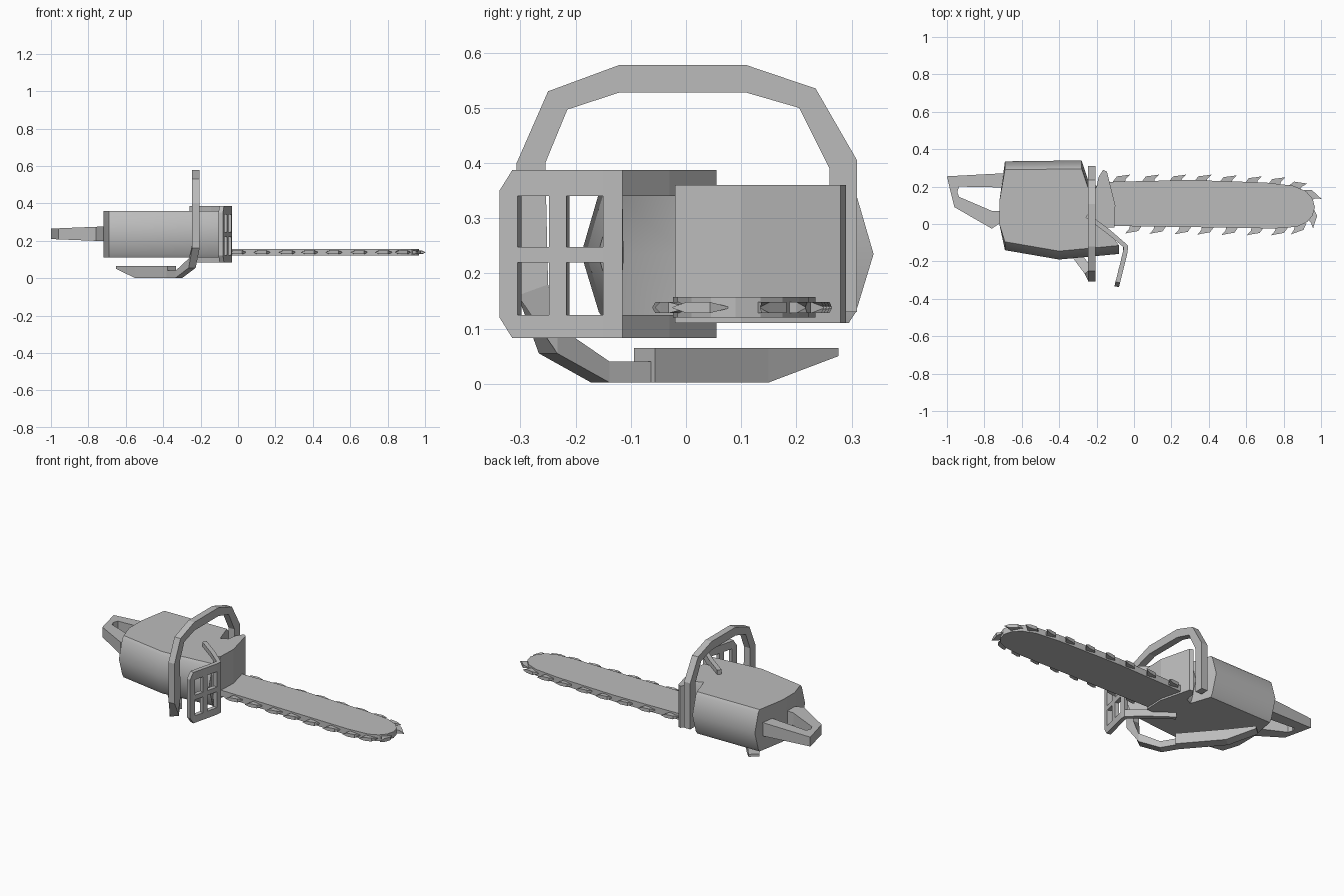
import bpy, bmesh, math
from mathutils import Vector

if "Cube" in bpy.data.objects:
    bpy.data.objects.remove(bpy.data.objects["Cube"])

grey = bpy.data.materials.new("plain grey")
grey.diffuse_color = (0.5, 0.5, 0.5, 1)
grey.use_nodes = True
grey.node_tree.nodes["Principled BSDF"].inputs["Base Color"].default_value = grey.diffuse_color


def make(name, bm, smooth=None):
    bmesh.ops.recalc_face_normals(bm, faces=bm.faces)
    me = bpy.data.meshes.new(name)
    bm.to_mesh(me)
    bm.free()
    ob = bpy.data.objects.new(name, me)
    bpy.context.collection.objects.link(ob)
    me.materials.append(grey)
    if smooth:
        bpy.ops.object.select_all(action='DESELECT')
        bpy.context.view_layer.objects.active = ob
        ob.select_set(True)
        bpy.ops.object.shade_smooth_by_angle(angle=math.radians(smooth))
    return ob


def loft(bm, rings, closed=False):
    """Bridge equal-length rings of points into a capped tube."""
    vs = [[bm.verts.new(p) for p in r] for r in rings]
    n = len(vs[0])
    pairs = list(zip(vs, vs[1:])) + ([(vs[-1], vs[0])] if closed else [])
    for a, b in pairs:
        for i in range(n):
            j = (i + 1) % n
            bm.faces.new((a[i], a[j], b[j], b[i]))
    if not closed:
        bm.faces.new(vs[0])
        bm.faces.new(vs[-1])


def extrude(name, outline, z0, z1):
    bm = bmesh.new()
    loft(bm, [[(x, y, z) for x, y in outline] for z in (z0, z1)])
    return make(name, bm)


# Engine body: outline narrowed toward its top and bottom
outline = [(-0.69, 0.335), (-0.28, 0.34), (-0.24, 0.22), (-0.19, 0.2), (-0.17, 0.0),
           (-0.08, -0.16), (-0.40, -0.19), (-0.69, -0.14), (-0.72, 0.0), (-0.72, 0.12)]
bm = bmesh.new()
rings = []
for z, inset in ((0.11, 0.045), (0.13, 0.032), (0.235, 0), (0.345, 0.032), (0.36, 0.045)):
    rings.append([(x, y - math.copysign(inset, y) if abs(y) > 0.13 and y != 0.2 else y, z)
                  for x, y in outline])
loft(bm, rings)
make("engine_body", bm, 35)

# Block where the bar joins the engine
extrude("bar_mount", [(-0.2, 0.2), (-0.19, 0.25), (-0.165, 0.29), (-0.145, 0.28),
                      (-0.1, 0.1), (-0.105, -0.02), (-0.2, -0.02)], 0.11, 0.36)

# Rear grip: a closed loop with a hand opening, thinner at the far end
outer = [(-0.68, 0.272), (-1.0, 0.255), (-0.985, 0.19), (-0.96, 0.09), (-0.76, -0.025), (-0.68, 0.03)]
inner = [(-0.68, 0.195), (-0.935, 0.2), (-0.945, 0.17), (-0.935, 0.145), (-0.76, 0.07), (-0.68, 0.07)]
bm = bmesh.new()
rings = []
for (ox, oy), (ix, iy) in zip(outer, inner):
    h = lambda x: 0.028 + 0.012 * (x + 1) / 0.3
    rings.append([(ox, oy, 0.237 - h(ox)), (ox, oy, 0.237 + h(ox)),
                  (ix, iy, 0.237 + h(ix)), (ix, iy, 0.237 - h(ix))])
loft(bm, rings, closed=True)
make("rear_grip", bm)

# Wraparound front handle: outer and inner edge in the (y, z) plane
hoop = [((0.31, 0.13), (0.26, 0.13)), ((0.31, 0.405), (0.26, 0.39)),
        ((0.235, 0.535), (0.205, 0.5)), ((0.108, 0.578), (0.108, 0.528)),
        ((-0.12, 0.578), (-0.12, 0.528)), ((-0.25, 0.53), (-0.215, 0.497)),
        ((-0.307, 0.4), (-0.255, 0.4)), ((-0.305, 0.16), (-0.25, 0.18))]
rings = []
for (oy, oz), (iy, iz) in hoop:
    rings.append([(-0.245, oy, oz), (-0.205, oy, oz), (-0.205, iy, iz), (-0.245, iy, iz)])
# The handle turns under the body: centre x, y, half width, bottom and top height
for x, y, w, lo, hi in ((-0.245, -0.25, 0.025, 0.055, 0.105),
                        (-0.315, -0.155, 0.025, 0.002, 0.04), (-0.365, -0.07, 0.025, 0.002, 0.04)):
    rings.append([(x - 0.74 * w, y - 0.67 * w, lo), (x + 0.74 * w, y + 0.67 * w, lo),
                  (x + 0.74 * w, y + 0.67 * w, hi), (x - 0.74 * w, y - 0.67 * w, hi)])
bm = bmesh.new()
loft(bm, rings)
make("front_handle", bm)

# Thicker lower grip ending under the rear of the body
rings = []
for x, y, lo in ((-0.355, -0.075, 0.002), (-0.53, 0.13, 0.002), (-0.63, 0.257, 0.05)):
    dx, dy = 0.03 * 0.77, 0.03 * 0.64
    rings.append([(x - dx, y - dy, lo), (x + dx, y + dy, lo),
                  (x + dx, y + dy, 0.065), (x - dx, y - dy, 0.065)])
bm = bmesh.new()
loft(bm, rings)
make("lower_grip", bm)

# Hand guard: bent grid with four windows and two arms around the body
cols = [(-0.08, -0.338), (-0.075, -0.315), (-0.072, -0.305), (-0.058, -0.248), (-0.05, -0.217),
        (-0.034, -0.15), (-0.032, -0.115), (-0.13, -0.03), (-0.245, 0.055)]
rows = [0.083, 0.125, 0.22, 0.248, 0.34, 0.387]
bm = bmesh.new()
grid = []
for i, (x, y) in enumerate(cols):
    zs = list(rows)
    if i == 0:
        zs[0], zs[-1] = 0.12, 0.35
    grid.append([bm.verts.new((x, y, z)) for z in zs])
for i in range(len(cols) - 1):
    for j in range(len(rows) - 1):
        window = i in (2, 4) and j in (1, 3)
        body_gap = i > 5 and 0 < j < 4
        if not (window or body_gap):
            bm.faces.new((grid[i][j], grid[i + 1][j], grid[i + 1][j + 1], grid[i][j + 1]))
guard = make("hand_guard", bm)
sol = guard.modifiers.new("thickness", 'SOLIDIFY')
sol.thickness = 0.025
# thicken toward the body (-x)
sol.offset = -1 if sum(p.normal.x for p in guard.data.polygons) > 0 else 1

# Guide bar with rounded nose
bar = [(-0.15, 0.225), (0.3, 0.235), (0.7, 0.222), (0.85, 0.205), (0.92, 0.175), (0.955, 0.135),
       (0.967, 0.09), (0.955, 0.045), (0.925, 0.01), (0.87, -0.015), (0.75, -0.024),
       (0.4, -0.018), (-0.15, -0.01)]
extrude("guide_bar", bar, 0.12, 0.157)

# Chain teeth: pointed at both ends, leaning along the clockwise chain direction
bm = bmesh.new()


def tooth(x, y, degrees):
    t = Vector((math.cos(math.radians(degrees)), math.sin(math.radians(degrees)), 0))
    n = Vector((-t.y, t.x, 0))
    side = []
    for a, b, h in ((-0.045, -0.008, 0), (-0.022, 0.024, 0.01), (0.022, 0.031, 0.01),
                    (0.048, 0.036, 0.001), (0.026, 0.012, 0.01), (0.02, -0.01, 0.01)):
        side.append((Vector((x, y, 0.138)) + t * a + n * b, h))
    loft(bm, [[p + Vector((0, 0, s * max(h, 0.001))) for p, h in side] for s in (-1, 1)])


for x in (-0.07, 0.085, 0.23, 0.365, 0.5, 0.635, 0.76):
    tooth(x, 0.23 - 0.012 * max(0, x - 0.4) / 0.3, -2)
for x in (0.0, 0.13, 0.265, 0.385, 0.515, 0.65, 0.78):
    tooth(x, -0.014 - 0.01 * min(1, x / 0.6), 181)
tooth(0.87, 0.197, -18)
tooth(0.945, 0.15, -52)
tooth(0.948, 0.035, -118)
tooth(0.88, -0.012, 190)
make("chain_teeth", bm)
